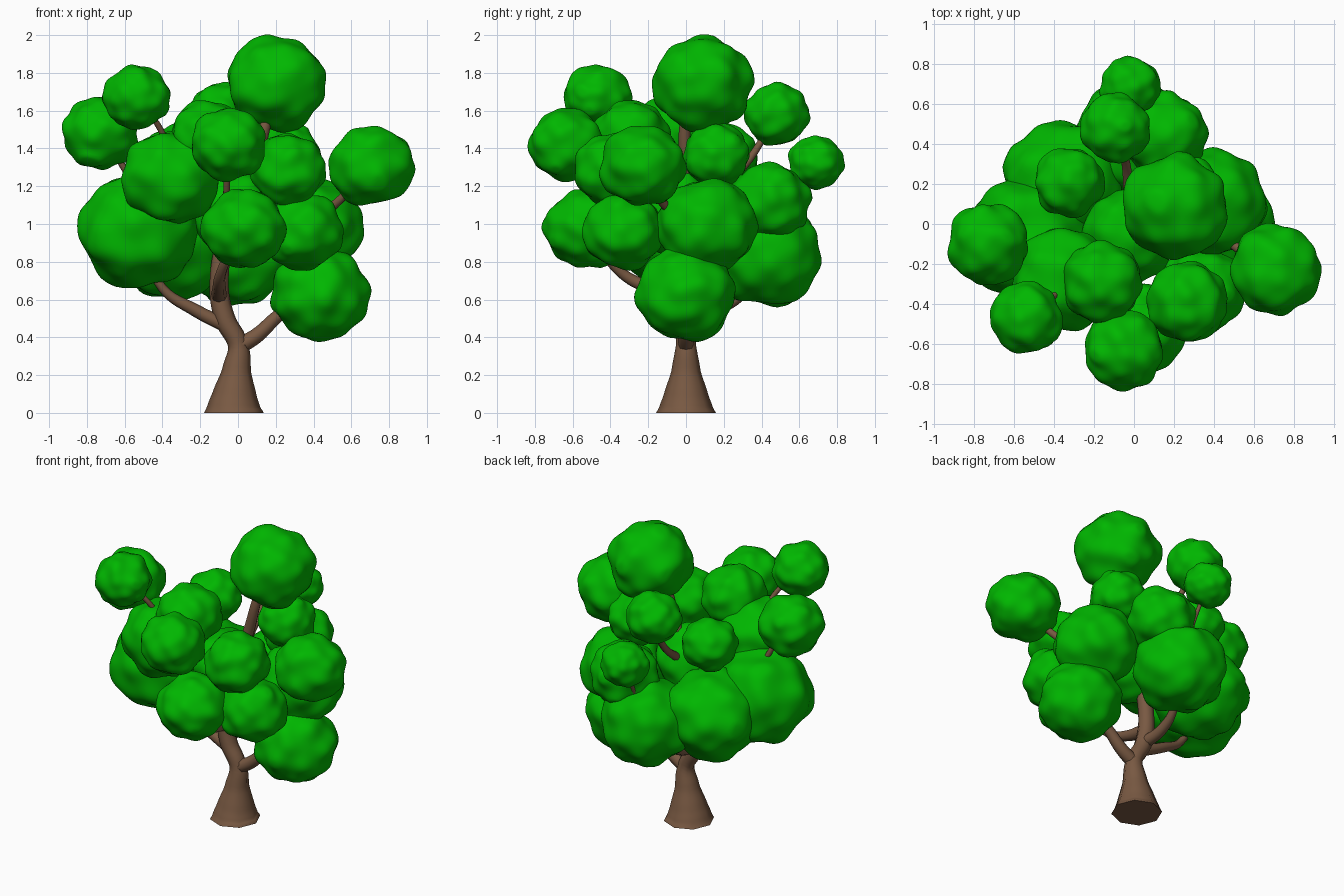
import bpy, bmesh, math, random
from mathutils import Vector

random.seed(4)


def material(name, color):
    m = bpy.data.materials.new(name)
    m.diffuse_color = color
    return m


bark = material("bark", (0.19, 0.10, 0.055, 1))
leaf = material("leaf", (0.0, 0.47, 0.0, 1))


# Lumpy leaf cluster: a sphere whose radius swells around scattered directions
def leaf_cluster(name, x, y, z, r):
    n = 40
    spin = random.uniform(0, 6.28)
    lumps = []
    for i in range(n):
        h = 1 - 2 * (i + 0.5) / n
        a = i * 2.39996 + spin
        w = math.sqrt(1 - h * h)
        d = Vector((w * math.cos(a), w * math.sin(a), h))
        d += Vector([random.uniform(-0.2, 0.2) for _ in range(3)])
        lumps.append((d.normalized(), random.uniform(0.65, 1.0)))
    bm = bmesh.new()
    bmesh.ops.create_icosphere(bm, subdivisions=5, radius=1)
    for v in bm.verts:
        d = v.co.normalized()
        s = sum(k * math.exp((d.dot(c) - 1) * 27) for c, k in lumps)
        v.co = d * r * (0.9 + 0.115 * min(s, 1.2))
        v.co.z *= 0.95
    me = bpy.data.meshes.new(name)
    bm.to_mesh(me)
    bm.free()
    ob = bpy.data.objects.new(name, me)
    ob.location = (x, y, z)
    bpy.context.collection.objects.link(ob)
    me.materials.append(leaf)
    for p in me.polygons:
        p.use_smooth = True


# Tapered eight-sided limb along points of (x, y, z, radius)
def limb(name, pts):
    cu = bpy.data.curves.new(name, 'CURVE')
    cu.dimensions = '3D'
    cu.bevel_depth = 1
    cu.bevel_resolution = 2
    cu.resolution_u = 6
    cu.use_fill_caps = True
    sp = cu.splines.new('BEZIER')
    sp.bezier_points.add(len(pts) - 1)
    for b, p in zip(sp.bezier_points, pts):
        b.co = p[:3]
        b.radius = p[3]
        b.handle_left_type = b.handle_right_type = 'AUTO'
    ob = bpy.data.objects.new(name, cu)
    bpy.context.collection.objects.link(ob)
    bpy.ops.object.select_all(action='DESELECT')
    ob.select_set(True)
    bpy.context.view_layer.objects.active = ob
    bpy.ops.object.convert(target='MESH')
    ob = bpy.context.view_layer.objects.active
    ob.data.materials.clear()
    ob.data.materials.append(bark)
    bpy.ops.object.shade_smooth_by_angle(angle=math.radians(60))


# Trunk flaring at the ground, leaning left then right to the crown top
limb("trunk", [(-0.022, 0, 0, 0.158), (-0.022, 0, 0.03, 0.142), (-0.018, 0, 0.1, 0.117),
               (-0.008, 0, 0.22, 0.078), (0, 0, 0.36, 0.053), (-0.07, 0, 0.5, 0.055),
               (-0.1, 0, 0.7, 0.05), (-0.04, 0, 1.0, 0.045), (0.08, 0, 1.3, 0.037),
               (0.15, 0, 1.55, 0.03), (0.19, 0.06, 1.72, 0.02)])

# Branches and twigs
branches = {
    "left": [(-0.06, 0, 0.46, 0.038), (-0.22, 0, 0.54, 0.034), (-0.4, -0.02, 0.66, 0.024), (-0.52, -0.05, 0.95, 0.02)],
    "right": [(0, 0, 0.35, 0.045), (0.1, 0, 0.41, 0.04), (0.22, 0, 0.52, 0.033), (0.4, 0, 0.63, 0.02)],
    "front": [(-0.1, 0, 0.62, 0.045), (-0.1, -0.18, 0.66, 0.036), (-0.09, -0.34, 0.74, 0.028), (0, -0.5, 0.95, 0.02)],
    "back": [(-0.08, 0, 0.52, 0.04), (-0.09, 0.16, 0.55, 0.034), (-0.07, 0.3, 0.63, 0.026), (0, 0.42, 0.82, 0.02)],
    "far_right": [(0.3, 0.05, 0.95, 0.03), (0.52, -0.12, 1.11, 0.024), (0.68, -0.22, 1.28, 0.018)],
    "high_front": [(-0.05, -0.35, 0.95, 0.025), (-0.06, -0.52, 1.18, 0.018), (-0.05, -0.63, 1.4, 0.014)],
    "high_left": [(-0.34, -0.26, 1.25, 0.022), (-0.41, -0.37, 1.5, 0.016), (-0.54, -0.47, 1.66, 0.013)],
    "far_left": [(-0.5, -0.05, 0.95, 0.025), (-0.58, -0.06, 1.25, 0.018), (-0.72, -0.12, 1.46, 0.014)],
    "high_back": [(-0.02, 0.05, 1.1, 0.03), (-0.04, 0.3, 1.3, 0.022), (-0.09, 0.47, 1.56, 0.014)],
    "far_back": [(0, 0.42, 0.82, 0.022), (0.0, 0.57, 1.1, 0.014), (-0.02, 0.67, 1.3, 0.011)],
}
for n, pts in branches.items():
    limb("branch_" + n, pts)

# Foliage clusters: x, y, z, radius
clusters = [
    (0.205, 0.085, 1.744, 0.269), (-0.54, -0.47, 1.672, 0.182), (-0.73, -0.1, 1.48, 0.207),
    (-0.05, -0.63, 1.42, 0.205), (-0.355, -0.28, 1.25, 0.268), (-0.53, -0.07, 0.965, 0.322),
    (0.03, -0.53, 0.975, 0.226), (0.705, -0.23, 1.31, 0.23), (0.435, 0, 0.63, 0.266),
    (0.265, -0.39, 1.285, 0.205), (0.345, -0.33, 0.96, 0.218), (0.395, 0.11, 0.99, 0.271),
    (-0.16, -0.29, 1.46, 0.207), (-0.09, 0.48, 1.58, 0.177), (-0.02, 0.69, 1.325, 0.152),
    (0.26, 0.16, 1.365, 0.18), (0.155, 0.445, 1.12, 0.217), (-0.01, 0.43, 0.84, 0.296),
    (-0.325, 0.21, 1.36, 0.177), (-0.345, 0.21, 0.89, 0.31), (-0.02, -0.06, 1.07, 0.243),
]
for i, c in enumerate(clusters):
    leaf_cluster(f"leaf_cluster_{i + 1}", *c)
